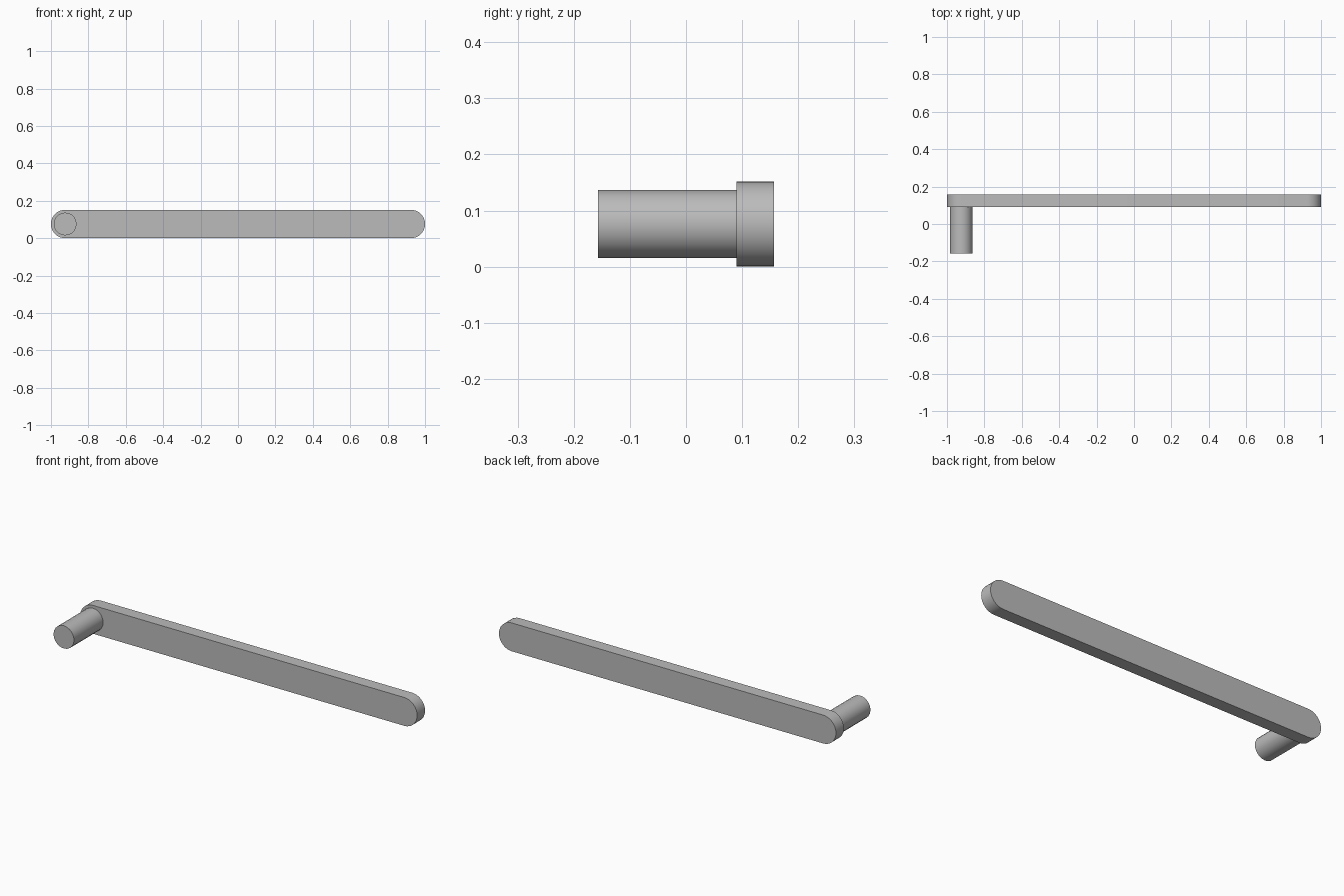
import bpy, bmesh
from math import sin, cos, pi, radians
from mathutils import Vector

cube = bpy.data.objects.get("Cube")
if cube:
    bpy.data.objects.remove(cube, do_unlink=True)

grey = bpy.data.materials.new("satin grey")
grey.use_nodes = True
colour = (0.5, 0.5, 0.5, 1)
grey.diffuse_color = colour
grey.node_tree.nodes["Principled BSDF"].inputs["Base Color"].default_value = colour


def extrude_profile(name, points, y0, y1):
    """Extrude a closed x-z outline from y0 to y1."""
    bm = bmesh.new()
    face = bm.faces.new([bm.verts.new((x, y0, z)) for x, z in points])
    result = bmesh.ops.extrude_face_region(bm, geom=[face], use_keep_orig=True)
    moved = [v for v in result["geom"] if isinstance(v, bmesh.types.BMVert)]
    bmesh.ops.translate(bm, verts=moved, vec=Vector((0, y1 - y0, 0)))
    bmesh.ops.recalc_face_normals(bm, faces=bm.faces)
    mesh = bpy.data.meshes.new(name)
    bm.to_mesh(mesh)
    bm.free()
    mesh.materials.append(grey)
    obj = bpy.data.objects.new(name, mesh)
    bpy.context.collection.objects.link(obj)
    bpy.ops.object.select_all(action="DESELECT")
    obj.select_set(True)
    bpy.context.view_layer.objects.active = obj
    bpy.ops.object.shade_smooth_by_angle(angle=radians(30))
    return obj


def arc(cx, cz, r, start, end, steps):
    angles = [start + (end - start) * i / steps for i in range(steps + 1)]
    return [(cx + r * cos(a), cz + r * sin(a)) for a in angles]


R = 0.076          # half height of the bar
END = 1 - R        # centre of each rounded end

# Long flat bar with rounded ends
outline = (arc(END, R, R, -pi / 2, pi / 2, 16)
           + arc(-END, R, R, pi / 2, 3 * pi / 2, 16))
extrude_profile("handle_bar", outline, 0.09, 0.157)

# Round pin projecting forward from one end
extrude_profile("pivot_pin", arc(-END, R, 0.061, 0, 2 * pi, 20)[:-1], -0.157, 0.09)
